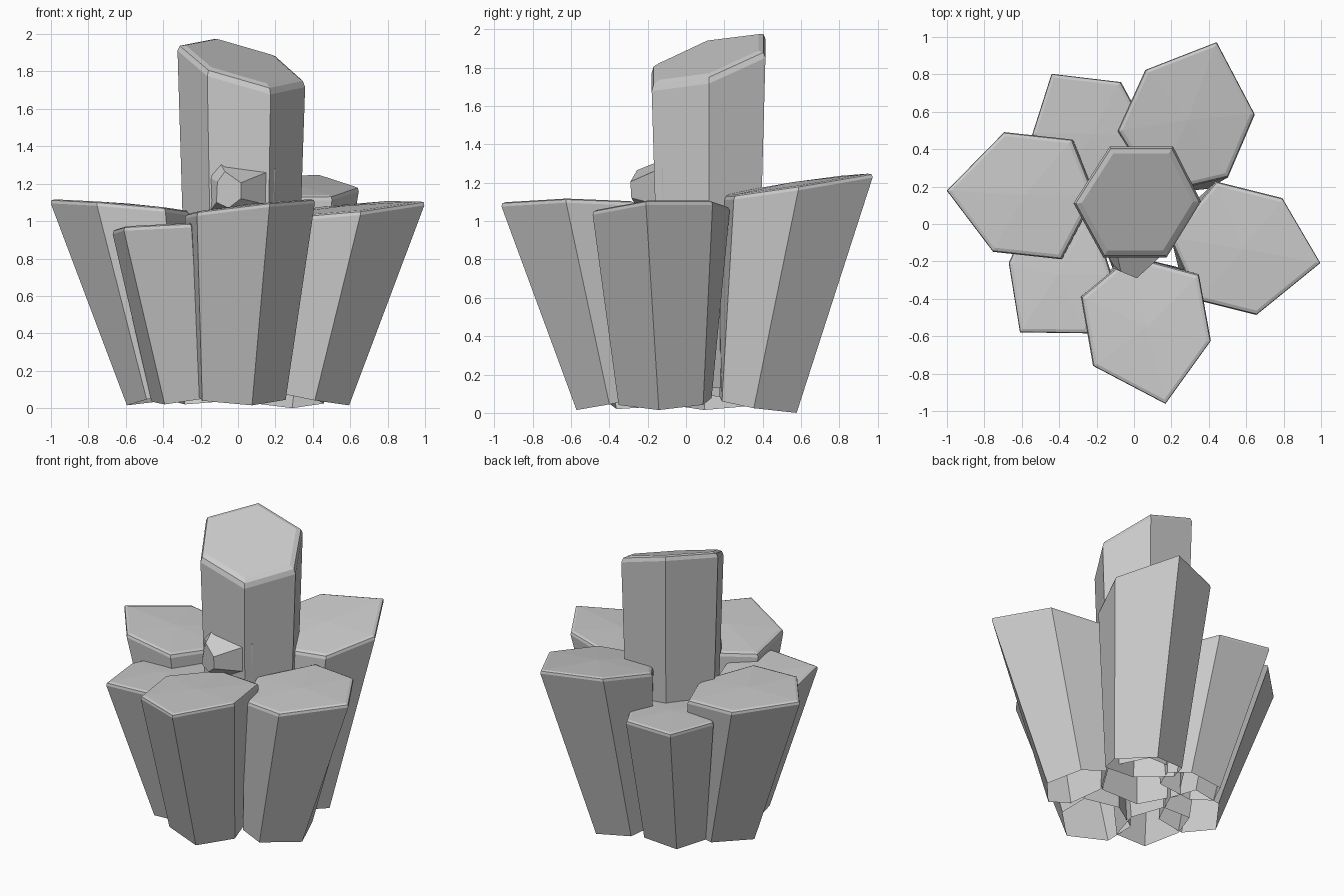
import bpy, bmesh
from mathutils import Vector

if "Cube" in bpy.data.objects:
    bpy.data.objects.remove(bpy.data.objects["Cube"])


def crystal(name, low, high, bevel=0.0, dome=0.0):
    """Prism between two rings, open at the foot, with a bevelled end cap."""
    bm = bmesh.new()
    a = [bm.verts.new(p) for p in low]
    b = [bm.verts.new(p) for p in high]
    n = len(a)
    cap = bm.faces.new(b)
    for i in range(n):
        j = (i + 1) % n
        bm.faces.new((a[i], a[j], b[j], b[i]))
    bm.normal_update()
    if cap.normal.dot(Vector(high[0]) - Vector(low[0])) < 0:
        bmesh.ops.reverse_faces(bm, faces=bm.faces)
    if bevel:
        bmesh.ops.bevel(bm, geom=list(cap.edges), offset=bevel, segments=2,
                        profile=0.5, affect='EDGES')
    if dome:
        # slightly raised middle of the cap
        top = [f for f in bm.faces if len(f.verts) >= n]
        bmesh.ops.poke(bm, faces=top, offset=dome)
    bmesh.ops.recalc_face_normals(bm, faces=bm.faces)
    mesh = bpy.data.meshes.new(name)
    bm.to_mesh(mesh)
    bm.free()
    obj = bpy.data.objects.new(name, mesh)
    bpy.context.collection.objects.link(obj)
    return obj


def centre(ring):
    return sum((Vector(p) for p in ring), Vector((0, 0))) / len(ring)


def sloped(ring, z, gx, gy):
    """Lift a flat ring onto a tilted plane, z given at its centre."""
    c = centre(ring)
    return [(x, y, z + gx * (x - c.x) + gy * (y - c.y)) for x, y in ring]


# Leaning outer crystals: top outline, foot reach, sideways foot shift,
# foot height, top height and slopes
outer = {
    "back_right_crystal": ([(.06, .83), (.445, .98), (.65, .59), (.505, .25),
                            (.12, .16), (-.09, .50)], .60, .03, 0, 1.19, -.03, .155),
    "right_crystal": ([(1.005, -.21), (.80, .14), (.44, .23), (.19, -.07),
                       (.34, -.41), (.66, -.49)], .595, -.02, .015, 1.07, .10, .06),
    "front_crystal": ([(.17, -.97), (.415, -.63), (.35, -.27), (-.02, -.17),
                       (-.285, -.39), (-.22, -.765)], .585, -.03, .015, 1.08, .11, -.02),
    "left_crystal": ([(-1.01, .18), (-.70, .495), (-.33, .455), (-.21, .15),
                      (-.39, -.19), (-.76, -.15)], .585, 0, .015, 1.08, -.09, -.03),
    "back_left_short_crystal": ([(-.445, .81), (-.07, .765), (.09, .47), (0, .15),
                                 (-.38, .20), (-.55, .48)], .63, 0, .02, .95, -.05, .05),
    "front_left_short_crystal": ([(-.675, -.21), (-.615, -.585), (-.25, -.59),
                                  (-.12, -.27), (-.22, .05), (-.55, .06)],
                                 .63, -.02, .02, .97, .05, -.04),
}
for name, (ring, reach, shift, z0, z, gx, gy) in outer.items():
    out = centre(ring).normalized()
    side = Vector((-out.y, out.x))
    if name == "back_right_crystal":
        side = -side
    pts = [Vector(p) for p in ring]
    far = max(p.dot(out) for p in pts)
    # foot is cut square to the leaning axis, so its outer edge sits lowest
    low = []
    for p in pts:
        drop = .48 * (far - p.dot(out))
        q = out * (reach * far - drop) + side * (.7 * p.dot(side) + shift)
        low.append((q.x, q.y, z0 + .2 * drop))
    crystal(name, low, sloped(ring, z, gx, gy), .025, .012)

# Tall upright crystal with a steep cut top
ring = [(-.13, .415), (.21, .415), (.36, .12), (.175, -.18), (-.165, -.18), (-.325, .11)]
c = centre(ring)
low = [(c.x + (x - c.x) * .84, c.y + (y - c.y) * .84, .13) for x, y in ring]
crystal("tall_centre_crystal", low, sloped(ring, 1.855, -.29, .31), .04)

# Small stub growing from the front of the tall crystal
end = [(-.11, -.22, 1.21), (-.07, -.255, 1.265), (.015, -.29, 1.205),
       (.015, -.285, 1.12), (-.05, -.255, 1.07), (-.115, -.235, 1.10)]
root = [(-.17, 1.24), (-.10, 1.32), (.20, 1.28), (.19, 1.08), (0, .98), (-.16, 1.04)]
crystal("front_stub_crystal", [(x, -.12, z) for x, z in root], end)
